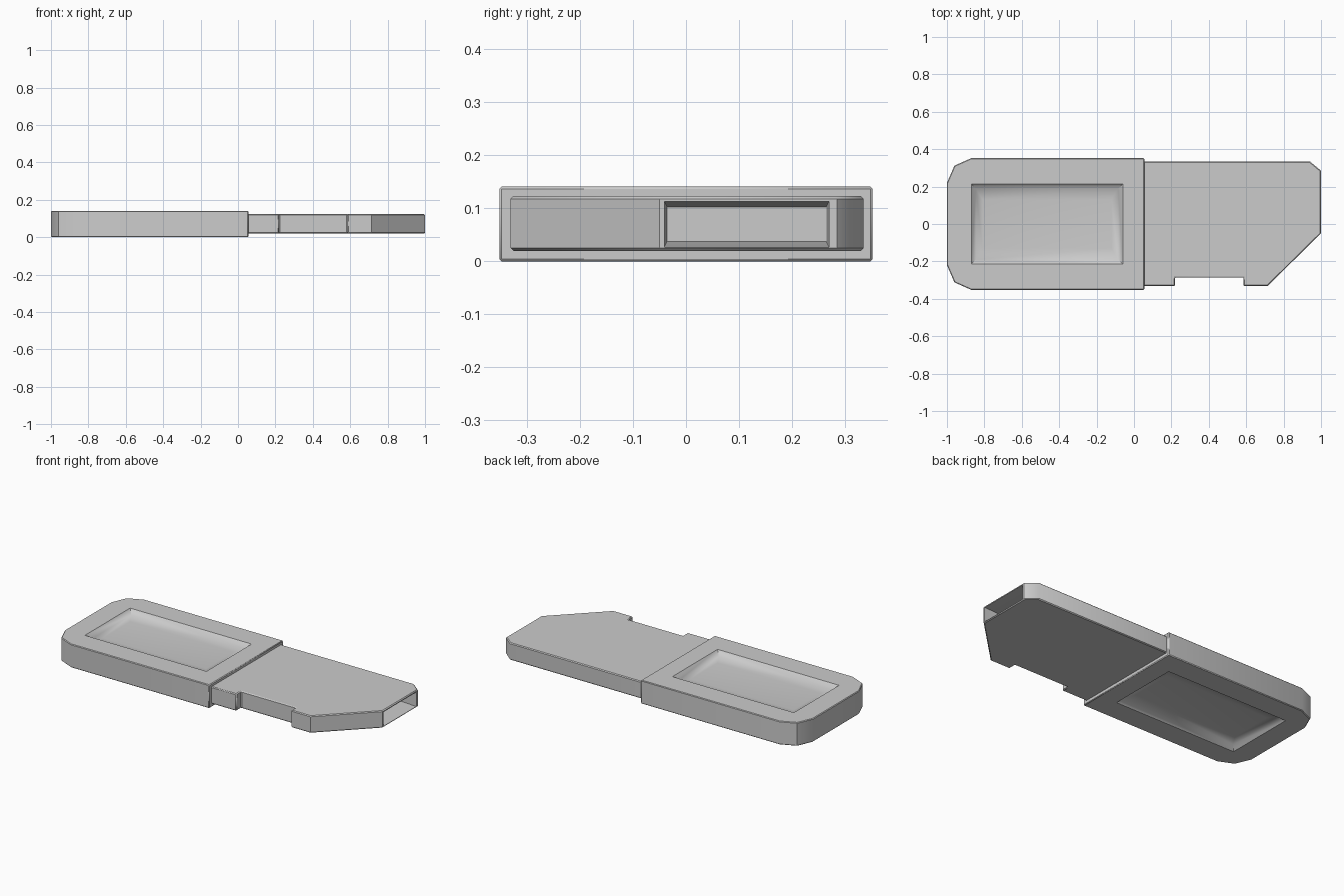
import bpy, bmesh, math

if "Cube" in bpy.data.objects:
    bpy.data.objects.remove(bpy.data.objects["Cube"])


def loft(name, rings):
    """Closed solid through rings with equal point counts."""
    bm = bmesh.new()
    loops = [[bm.verts.new(p) for p in ring] for ring in rings]
    n = len(loops[0])
    for a, b in zip(loops, loops[1:]):
        for i in range(n):
            j = (i + 1) % n
            bm.faces.new((a[i], a[j], b[j], b[i]))
    bm.faces.new(loops[0])
    bm.faces.new(loops[-1])
    bmesh.ops.recalc_face_normals(bm, faces=bm.faces)
    mesh = bpy.data.meshes.new(name)
    bm.to_mesh(mesh)
    bm.free()
    ob = bpy.data.objects.new(name, mesh)
    bpy.context.collection.objects.link(ob)
    return ob


def plate(name, outline, z0, z1, bevel):
    ob = loft(name, [[(x, y, z) for x, y in outline] for z in (z0, z1)])
    m = ob.modifiers.new("edge_bevel", 'BEVEL')
    m.width, m.segments = bevel, 1
    m.limit_method, m.angle_limit = 'ANGLE', math.radians(60)
    return ob


def rect(x0, x1, y, z):
    return [(x0, -y, z), (x1, -y, z), (x1, y, z), (x0, y, z)]


def end_rect(x, y0, y1, z0, z1):
    return [(x, y0, z0), (x, y1, z0), (x, y1, z1), (x, y0, z1)]


def finish(ob, cutters):
    bpy.ops.object.select_all(action='DESELECT')
    ob.select_set(True)
    bpy.context.view_layer.objects.active = ob
    for c in cutters:
        m = ob.modifiers.new("cut", 'BOOLEAN')
        m.operation, m.solver, m.object = 'DIFFERENCE', 'EXACT', c
    for m in list(ob.modifiers):
        bpy.ops.object.modifier_apply(modifier=m.name)
    for c in cutters:
        bpy.data.objects.remove(c)
    bpy.ops.object.shade_smooth_by_angle(angle=math.radians(40))


# Handle with chamfered rear corners
half = [(0.055, 0.352), (-0.87, 0.352), (-0.96, 0.312), (-1.0, 0.22)]
outline = half + [(x, -y) for x, y in reversed(half)]
handle = plate("handle", outline, 0, 0.141, 0.004)

# Finger dishes on both faces
dishes = []
for z, s in ((0.141, 1), (0.0, -1)):
    dishes.append(loft("dish_cutter", [
        rect(-0.87, -0.06, 0.215, z + s * 0.02),
        rect(-0.87, -0.06, 0.215, z),
        rect(-0.845, -0.085, 0.19, z - s * 0.026),
        rect(-0.81, -0.12, 0.13, z - s * 0.033)]))
finish(handle, dishes)

# Notched insert with a slanted front corner
insert = plate("insert", [
    (0.05, 0.335), (0.94, 0.335), (1.0, 0.285), (1.0, -0.05),
    (0.715, -0.331), (0.585, -0.331), (0.585, -0.285), (0.22, -0.285),
    (0.22, -0.331), (0.05, -0.331)], 0.02, 0.123, 0.005)

# Tapered socket in the front end
socket = loft("socket_cutter", [
    end_rect(1.02, -0.041, 0.27, 0.027, 0.113),
    end_rect(0.99, -0.041, 0.27, 0.027, 0.113),
    end_rect(0.86, -0.036, 0.265, 0.037, 0.103)])
finish(insert, [socket])
